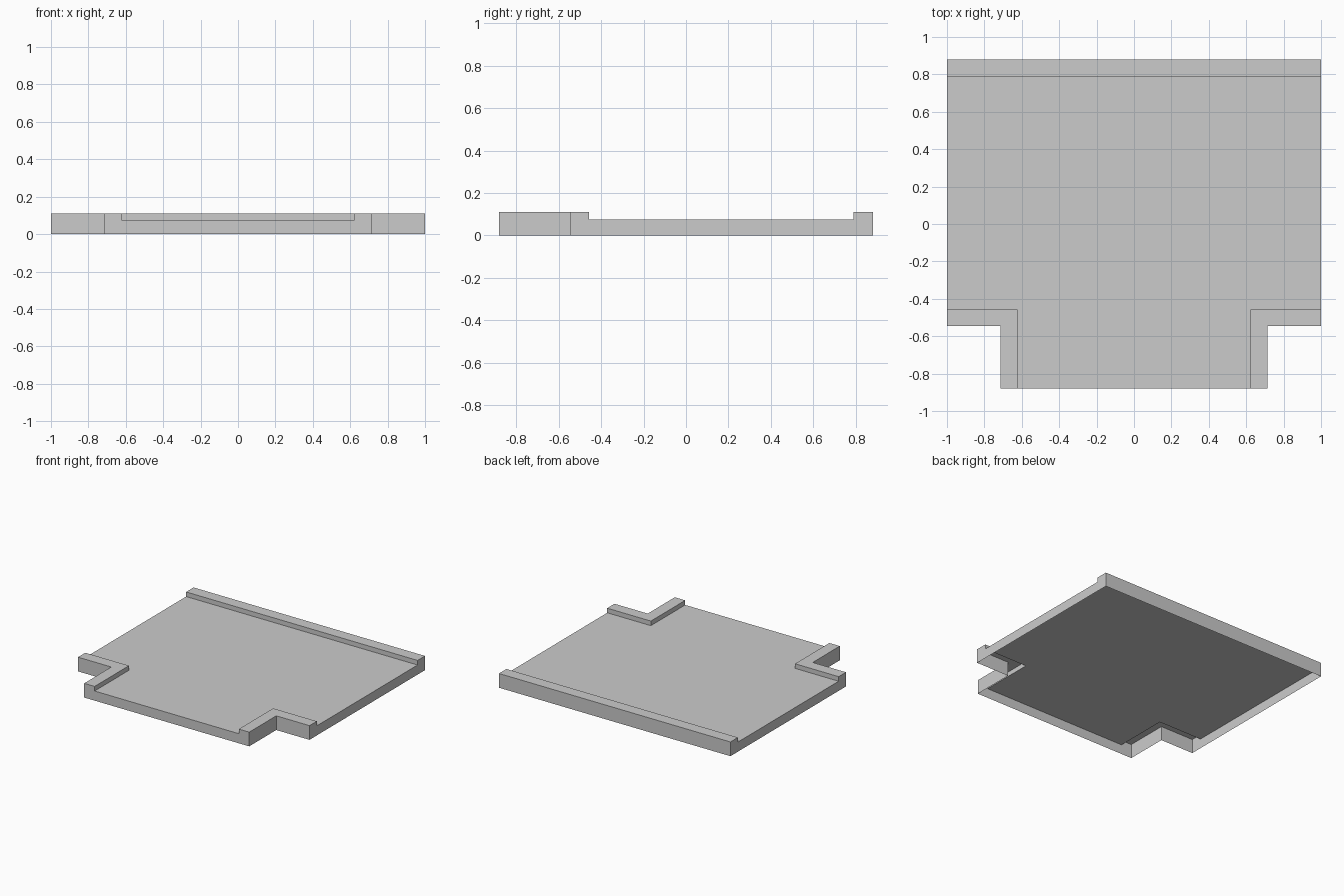
import bpy
from collections import Counter

if "Cube" in bpy.data.objects:
    bpy.data.objects.remove(bpy.data.objects["Cube"])

FLOOR, TOP = 0.075, 0.111      # floor level and kerb top
W, D = 1.0, 0.88               # half width and half depth
NX, NY = 0.713, -0.546         # notch corner
KX, KY = 0.623, -0.456         # inner kerb corner at the notch
BY = 0.788                     # inner edge of the back kerb


def mirrored(outline):
    return [(-x, y) for x, y in reversed(outline)]


# Plan outlines, counter-clockwise
right_kerb = [(KX, -D), (NX, -D), (NX, NY), (W, NY), (W, KY), (KX, KY)]
back_kerb = [(-W, BY), (W, BY), (W, D), (-W, D)]
half_floor = [(KX, -D), (KX, KY), (W, KY), (W, BY)]
floor = half_floor + mirrored(half_floor)

parts = {
    "floor_panel": (floor, FLOOR),
    "notch_kerb_right": (right_kerb, TOP),
    "notch_kerb_left": (mirrored(right_kerb), TOP),
    "back_kerb": (back_kerb, TOP),
}


def edges(outline):
    return list(zip(outline, outline[1:] + outline[:1]))


shared = Counter(frozenset(e) for o, _ in parts.values() for e in edges(o))


def shell(name, outline, height):
    """Open-bottomed sheet: flat top, skirts to the ground, steps to the floor."""
    verts = [(x, y, height) for x, y in outline]
    faces = [list(range(len(outline)))]
    for i, (a, b) in enumerate(edges(outline)):
        base = FLOOR if shared[frozenset((a, b))] > 1 else 0.0
        if base < height:
            n = len(verts)
            verts += [(*a, base), (*b, base)]
            faces.append([n, n + 1, (i + 1) % len(outline), i])
    mesh = bpy.data.meshes.new(name)
    mesh.from_pydata(verts, [], faces)
    mesh.update()
    bpy.context.collection.objects.link(bpy.data.objects.new(name, mesh))


for name, (outline, height) in parts.items():
    shell(name, outline, height)
